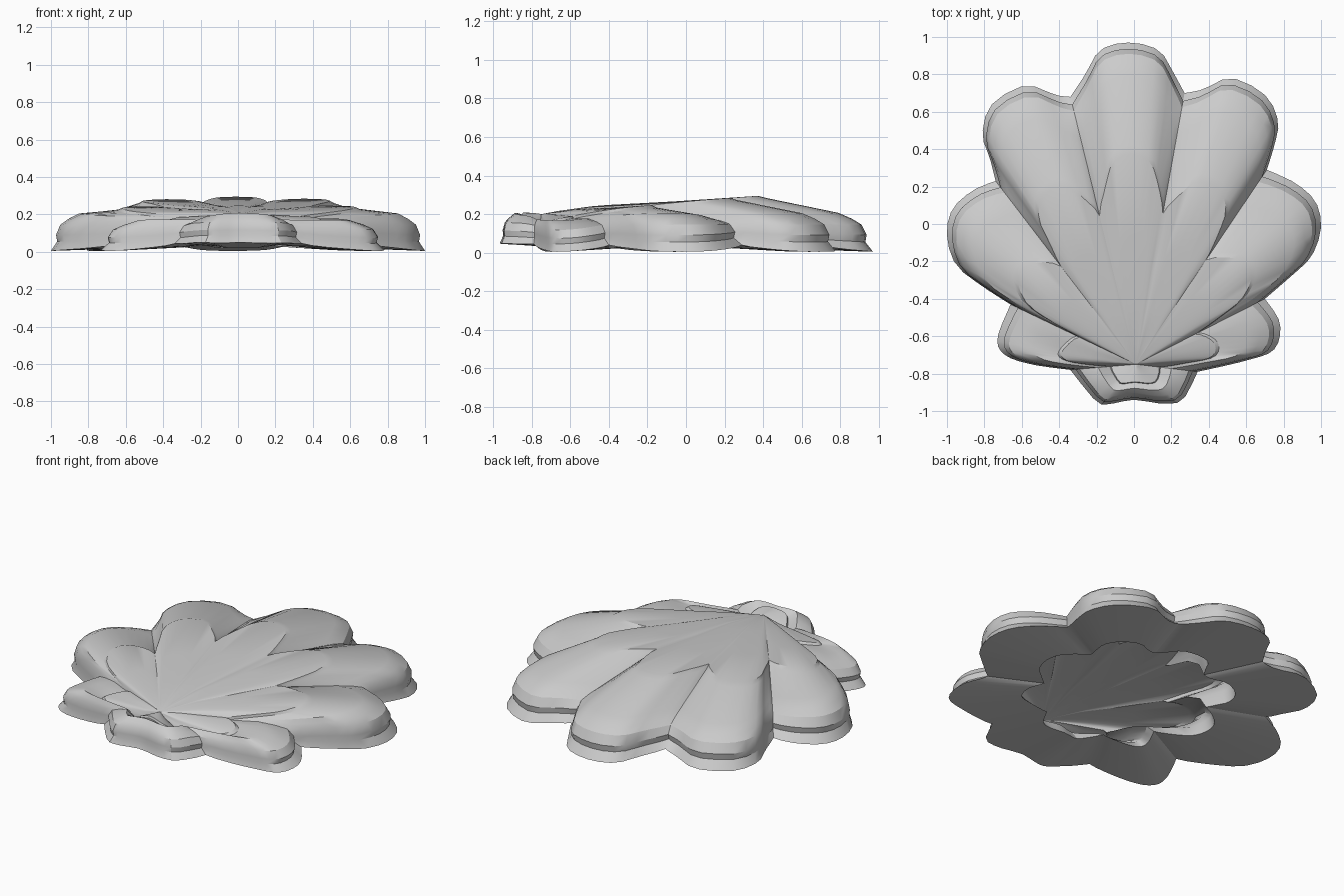
import bpy, bmesh, math
from mathutils import Vector

cube = bpy.data.objects.get("Cube")
if cube:
    bpy.data.objects.remove(cube)

HUB = Vector((0.01, -0.75))
CENTRE = Vector((0.02, -0.07))
STEPS = 14          # outline samples per lobe
HUB_Z = 0.2
THICK = 0.025
DEEPEST = 0.18      # inset of the innermost terrace

# Outline: one row per scalloped lobe, each starting at its notch
LOBES = [
    [(.27, .70), (.21, .81), (.13, .93), (-.03, .97), (-.18, .93), (-.26, .80)],
    [(-.34, .68), (-.42, .69), (-.58, .74), (-.76, .64), (-.81, .48), (-.77, .35)],
    [(-.74, .23), (-.86, .18), (-.97, .08), (-1, -.06), (-.95, -.22), (-.80, -.34)],
    [(-.66, -.43), (-.73, -.61), (-.69, -.70), (-.55, -.75)],
    [(-.34, -.78), (-.20, -.95), (-.12, -.96), (0, -.94), (.15, -.96), (.26, -.94)],
    [(.34, -.79), (.60, -.73), (.75, -.67), (.78, -.53)],
    [(.70, -.40), (.85, -.27), (.95, -.17), (1, -.02), (.97, .12), (.86, .22)],
    [(.71, .29), (.75, .42), (.77, .55), (.70, .69), (.52, .78), (.37, .72)],
]


def spline(pts, t):
    """Point on a smooth curve through pts, t from 0 to 1."""
    s = t * (len(pts) - 1)
    i = min(int(s), len(pts) - 2)
    u = s - i
    a, b, c, d = (pts[max(0, min(len(pts) - 1, i + k))] for k in (-1, 0, 1, 2))
    return b + (c - a) * u / 2 + (2 * a - 5 * b + 4 * c - d) * u * u / 2 \
        + (3 * b - a - 3 * c + d) * u ** 3 / 2


# Each sample: rim point, lobe strength (0 in a notch, 1 at a crest)
samples = []
for n, lobe in enumerate(LOBES):
    pts = [Vector(p) for p in lobe + [LOBES[(n + 1) % len(LOBES)][0]]]
    for j in range(STEPS):
        t = j / STEPS
        samples.append((spline(pts, t), math.sin(math.pi * t) ** 0.85))


def heights(p, lobe):
    """Rim, terrace top and fan crest heights in the direction of p."""
    c = (p - HUB).normalized().y
    rim = 0.005 + 0.035 * (1 - lobe) + 0.045 * max(0, -c)
    top = 0.207 - 0.04 * math.exp(-((c - 0.15) / 0.25) ** 2)
    crest = 0.15 + (0.145 * c if c > 0 else -0.06 * c)
    return rim, top, crest


def inset_point(p, lobe, inset):
    """Move a rim point towards the hub, further in the notches."""
    v = p - HUB
    d = inset * (1 + 0.3 * (1 - lobe)) * min(1, v.length / 0.55)
    return p - v.normalized() * d


def stepped(inset, rise):
    """Terrace ring, inset from the rim towards the hub."""
    ring = []
    for p, lobe in samples:
        q = inset_point(p, lobe, inset)
        rim, top, _ = heights(p, lobe)
        z = rim + (top - rim) * rise - 0.12 * inset * (1 - lobe)
        ring.append((q.x, q.y, z))
    return ring


def fan(reach, notch_reach, rise, drop=0):
    """Ring of the ribbed fan, as a share of the way from hub to terraces."""
    ring = []
    for p, lobe in samples:
        f = notch_reach + (reach - notch_reach) * lobe
        q = HUB + (inset_point(p, lobe, DEEPEST) - HUB) * f
        z = HUB_Z + (heights(p, lobe)[2] - HUB_Z) * rise
        z -= 0.04 * f * (1 - lobe) + drop
        ring.append((q.x, q.y, z))
    return ring


terraces = [stepped(0, 0), stepped(.04, .25), stepped(.033, .43), stepped(.06, .7),
            stepped(.11, .85), stepped(DEEPEST, 1)]
petals = [fan(.76, .69, 1, .012), fan(.73, .66, 1), fan(.45, .41, .7),
          fan(.22, .2, .5), fan(.07, .07, .2)]

# Underside: flat base ring, curved wall, then the hollow under the fan
opening = []
for p, lobe in samples:
    q = CENTRE + (p - CENTRE) * 0.58
    opening.append(Vector((q.x, q.y, 0.02 + 0.02 * (1 - lobe))))
hollow = [[Vector((x, y, z - THICK)) for x, y, z in r] for r in petals]


def wall(inward, rise):
    """Ring part way between the opening and the edge of the hollow."""
    ring = []
    for a, b in zip(opening, hollow[0]):
        q = a.lerp(b, inward)
        q.z = a.z + (b.z - a.z) * rise
        ring.append(q)
    return ring


bm = bmesh.new()


def add_ring(coords):
    return [bm.verts.new(c) for c in coords]


def bridge(a, b):
    for i in range(len(a)):
        k = (i + 1) % len(a)
        bm.faces.new((a[i], a[k], b[k], b[i]))


def cap(ring, z):
    tip = bm.verts.new((HUB.x, HUB.y, z))
    for i in range(len(ring)):
        bm.faces.new((ring[i], ring[(i + 1) % len(ring)], tip))


upper = [add_ring(r) for r in terraces + petals]
inner = [opening, wall(.15, .45), wall(.5, .8)] + hollow
under = [upper[0]] + [add_ring(r) for r in inner]
for stack, tip_z in ((upper, HUB_Z), (under, HUB_Z - THICK)):
    for a, b in zip(stack, stack[1:]):
        bridge(a, b)
    cap(stack[-1], tip_z)
bmesh.ops.recalc_face_normals(bm, faces=bm.faces)

mesh = bpy.data.meshes.new("scallop_shell")
bm.to_mesh(mesh)
bm.free()
shell = bpy.data.objects.new("scallop_shell", mesh)
bpy.context.collection.objects.link(shell)

# Single plain grey
grey = bpy.data.materials.new("shell_grey")
grey.use_nodes = True
colour = (0.6, 0.6, 0.6, 1)
grey.diffuse_color = colour
grey.node_tree.nodes["Principled BSDF"].inputs["Base Color"].default_value = colour
mesh.materials.append(grey)

bpy.ops.object.select_all(action='DESELECT')
shell.select_set(True)
bpy.context.view_layer.objects.active = shell
bpy.ops.object.shade_smooth_by_angle(angle=math.radians(28))
